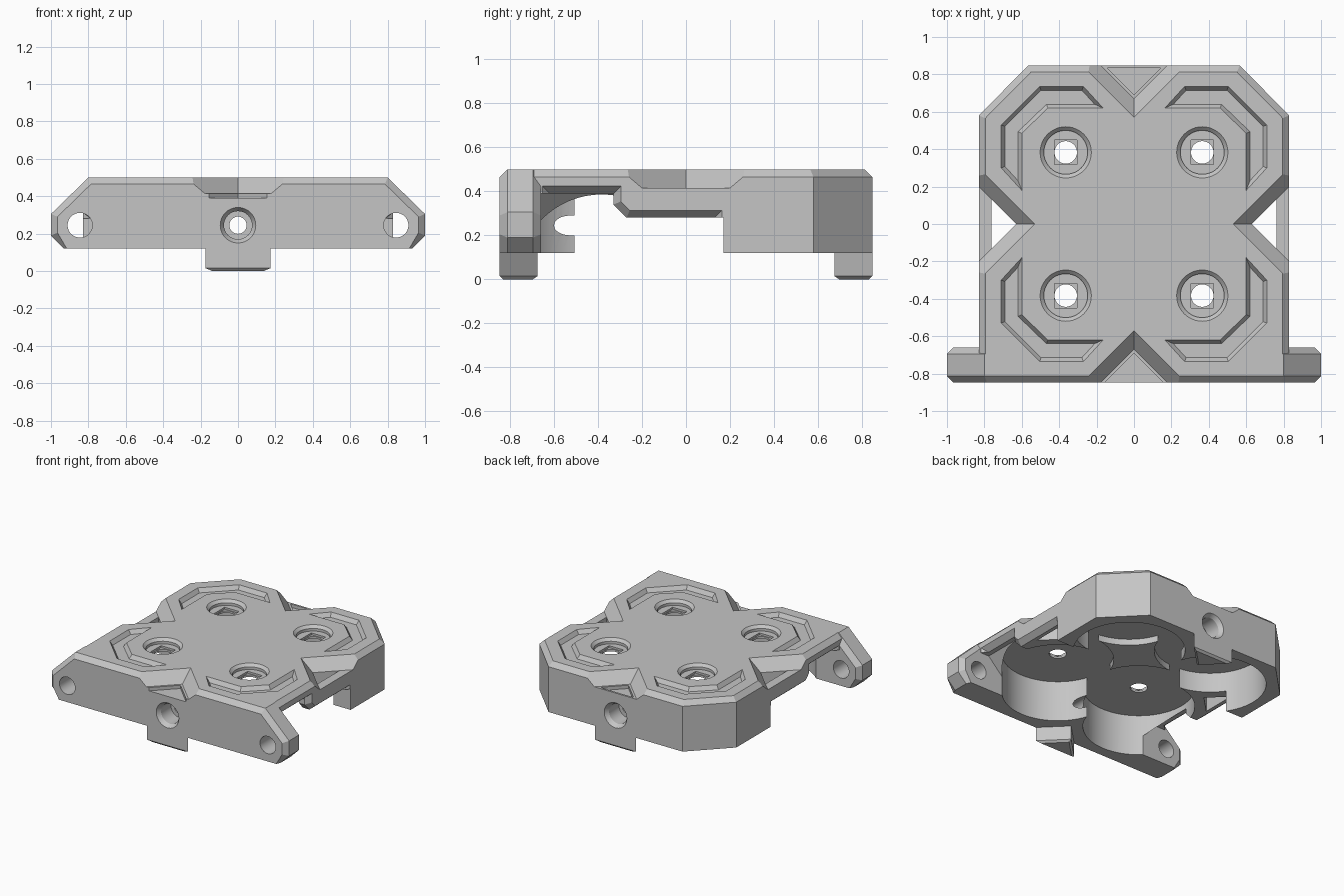
import bpy, bmesh, math
from mathutils import Vector

default = bpy.data.objects.get("Cube")
if default:
    bpy.data.objects.remove(default)

grey = bpy.data.materials.new("plain_grey")
grey.use_nodes = True
grey.diffuse_color = (0.56, 0.56, 0.56, 1)
grey.node_tree.nodes["Principled BSDF"].inputs["Base Color"].default_value = grey.diffuse_color


def inset(poly, d):
    """Move every side of a 2D outline inward by d."""
    pts = [Vector(p) for p in poly]
    area = sum(a.x * b.y - a.y * b.x for a, b in zip(pts, pts[1:] + pts[:1]))
    sign = 1 if area > 0 else -1
    out = []
    for i, p in enumerate(pts):
        e1 = (p - pts[i - 1]).normalized()
        e2 = (pts[(i + 1) % len(pts)] - p).normalized()
        n1 = Vector((-e1.y, e1.x)) * sign
        n2 = Vector((-e2.y, e2.x)) * sign
        out.append(p + (n1 + n2) * d / (1 + n1.dot(n2)))
    return out


def solid(name, poly, levels, axis="Z", sx=1, sy=1):
    """Loft an outline along an axis; each level is (position, inset)."""
    bm = bmesh.new()
    rings = []
    for h, d in levels:
        ring = []
        for a, b in inset(poly, d):
            x, y, z = {"Z": (a, b, h), "Y": (a, h, b), "X": (h, a, b)}[axis]
            ring.append(bm.verts.new((x * sx, y * sy, z)))
        rings.append(ring)
    for low, high in zip(rings, rings[1:]):
        for i in range(len(low)):
            j = (i + 1) % len(low)
            bm.faces.new((low[i], low[j], high[j], high[i]))
    bm.faces.new(rings[0])
    bm.faces.new(rings[-1])
    bmesh.ops.recalc_face_normals(bm, faces=bm.faces)
    mesh = bpy.data.meshes.new(name)
    bm.to_mesh(mesh)
    bm.free()
    mesh.materials.append(grey)
    obj = bpy.data.objects.new(name, mesh)
    bpy.context.collection.objects.link(obj)
    return obj


def circle(cx, cy, r, n=48):
    return [(cx + r * math.cos(math.tau * i / n), cy + r * math.sin(math.tau * i / n))
            for i in range(n)]


def rect(x0, y0, x1, y1):
    return [(x0, y0), (x1, y0), (x1, y1), (x0, y1)]


def mirrored(half):
    """Complete a half outline on +x across the centre line."""
    return half + [(-x, y) for x, y in reversed(half)]


def combine(target, other, operation="DIFFERENCE"):
    mod = target.modifiers.new("combine", "BOOLEAN")
    mod.operation = operation
    mod.solver = "EXACT"
    mod.object = other
    bpy.context.view_layer.objects.active = target
    bpy.ops.object.modifier_apply(modifier=mod.name)
    bpy.data.objects.remove(other)


def cut(poly, levels, axis="Z", sx=1, sy=1):
    combine(cover, solid("cutter", poly, levels, axis, sx, sy))


# Main cover with clipped rear corners and a chamfered top rim
cover = solid("cover", mirrored([(0.83, -0.75), (0.83, 0.58), (0.565, 0.848)]),
              [(0.12, 0), (0.465, 0), (0.5, 0.035)])

# Front mounting bar with an ear on each side
bar_half = [(0.93, 0.12), (1, 0.19), (1, 0.305), (0.8, 0.5)]
bar = solid("front_bar", mirrored(bar_half),
            [(-0.848, 0.035), (-0.813, 0), (-0.695, 0), (-0.66, 0.035)], "Y")
for v in bar.data.vertices:
    if v.co.z < 0.16:
        v.co.z = 0.12
combine(cover, bar, "UNION")

sides = (1, -1)
corners = [(sx, sy) for sx in sides for sy in sides]
HX, HY = 0.365, 0.383

# Round bays underneath; a short post remains in the middle
for sx, sy in corners:
    cut(circle(HX, HY, 0.386, 64), [(0, 0), (0.43, 0)], sx=sx, sy=sy)
cut(rect(-0.36, -0.36, 0.36, 0.36), [(0, 0), (0.383, 0)])

# Screw holes, each with a countersunk seat and a square recess
for sx, sy in corners:
    cut(circle(HX, HY, 0.137), [(0.55, 0), (0.5, 0), (0.48, 0.02), (0.46, 0.02)],
        sx=sx, sy=sy)
    cut(rect(HX - 0.061, HY - 0.065, HX + 0.061, HY + 0.065), [(0.445, 0), (0.48, 0)],
        sx=sx, sy=sy)
    cut(circle(HX, HY, 0.06, 32), [(0.3, 0), (0.48, 0)], sx=sx, sy=sy)

# Bent grooves on the top, one round each corner
groove = [(0.165, 0.62), (0.27, 0.735), (0.505, 0.735), (0.71, 0.53),
          (0.71, 0.3), (0.6, 0.18), (0.6, 0.485), (0.46, 0.62)]
for sx, sy in corners:
    cut(groove, [(0.47, 0.02), (0.5, 0), (0.53, -0.02)], sx=sx, sy=sy)

# Sloping V notches in the middle of all four edges
for s in sides:
    for apex, sideways in ((0.67, False), (0.63, True)):
        outline = [(apex, 0), (0.9, 0.9 - apex), (0.9, apex - 0.9)]
        if not sideways:
            outline = [(b, a) for a, b in outline]
        cut(outline, [(0.415, 0), (0.5, -0.071), (0.54, -0.105)],
            sx=s if sideways else 1, sy=1 if sideways else s)

# Shallow triangular pockets in the front and back notches; the front one is open
for s, reach in ((-1, 0.9), (1, 0.833)):
    half = reach - 0.692
    cut([(0, 0.692), (half, reach), (-half, reach)], [(0.39, 0), (0.45, 0)], sy=s)

# Side openings: a tall part with a sloping inner roof, a low part, a bevelled lip
step_down = [(-0.33, 0.39), (-0.33, 0.34), (-0.27, 0.28)]
for s in sides:
    cut([(0.62, 0), (0.62, 0.255), (0.755, 0.39), (0.9, 0.39), (0.9, 0)],
        [(-0.66, 0), (-0.33, 0)], "Y", sx=s)
    cut([(-0.33, 0), (-0.33, 0.34), (-0.27, 0.28), (0.17, 0.28), (0.17, 0)],
        [(0.62, 0), (0.9, 0)], "X", sx=s)
    cut(rect(-0.2, 0, 0.17, 0.28), [(0.4, 0), (0.65, 0)], "X", sx=s)
    cut([(-0.62, 0.2), (-0.62, 0.39)] + step_down + [(0.13, 0.28), (0.13, 0.2)],
        [(0.79, 0), (0.835, -0.038)], "X", sx=s)

# Triangular windows between the side notches and the openings
for s in sides:
    cut([(0.63, 0), (0.762, 0.132), (0.762, -0.132)], [(0.2, 0), (0.5, 0)], sx=s)

# Cable tunnel from front to back, widened at both mouths
cut(circle(0, 0.245, 0.046, 32), [(-1, 0), (1, 0)], "Y")
for s in sides:
    cut(circle(0, 0.245, 0.095), [(0.9, 0), (0.848, 0), (0.818, 0.02), (0.7, 0.02)],
        "Y", sy=s)

# Bolt holes through the ears
for s in sides:
    cut(circle(0.845, 0.245, 0.066), [(-0.9, 0), (-0.6, 0)], "Y", sx=s)

# Small wedge tabs hanging below the front and back walls
tabs = [solid(name, [(0, 0.675), (0.173, 0.848), (-0.173, 0.848)],
              [(0, 0.015), (0.015, 0), (0.12, 0)], sy=s)
        for name, s in (("front_tab", -1), ("back_tab", 1))]

# Smooth the round walls and keep the edges crisp
bpy.ops.object.select_all(action="DESELECT")
for obj in [cover] + tabs:
    obj.select_set(True)
bpy.context.view_layer.objects.active = cover
bpy.ops.object.shade_smooth_by_angle(angle=math.radians(20))
